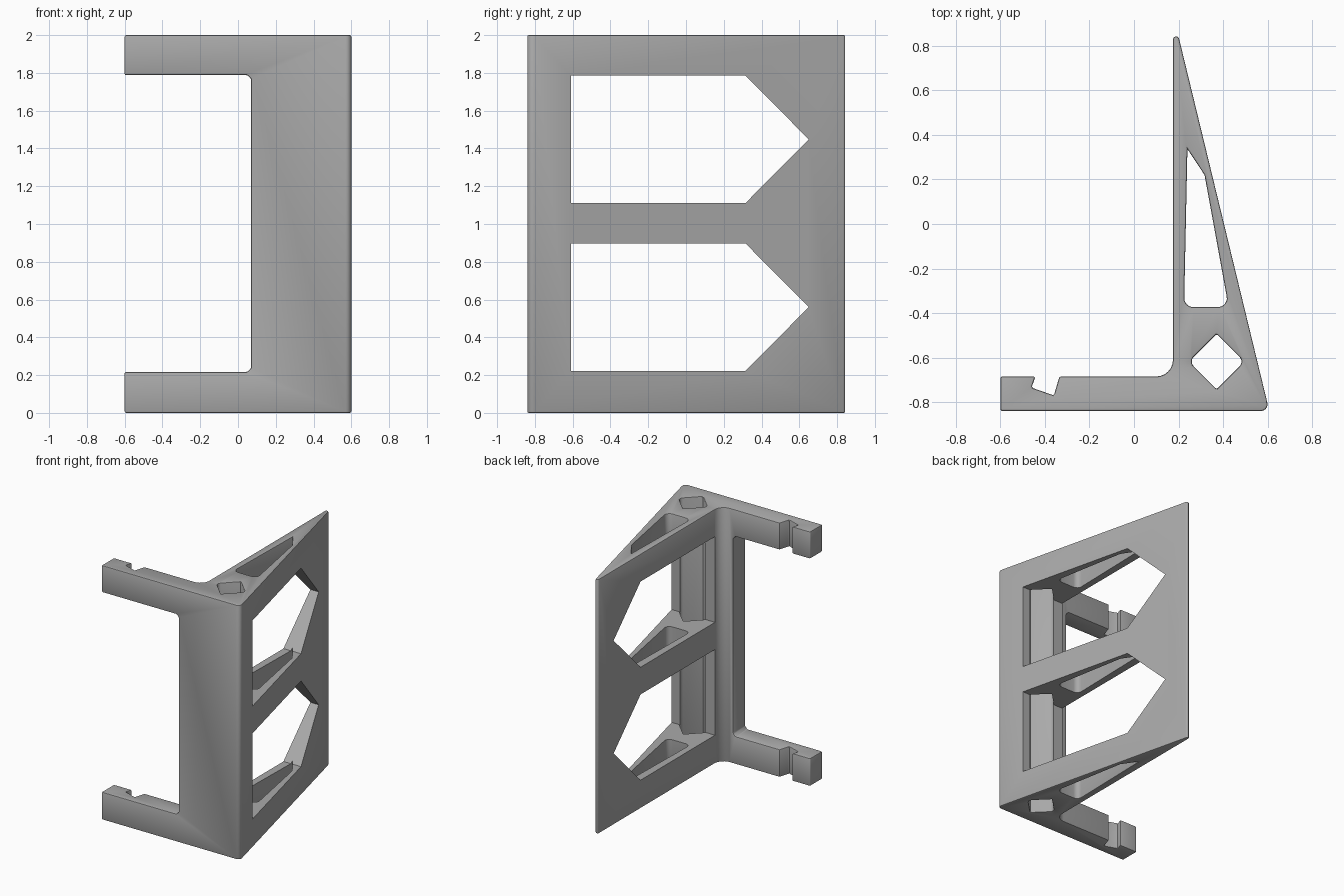
import bpy
import math
from mathutils import Vector

cube = bpy.data.objects.get("Cube")
if cube:
    bpy.data.objects.remove(cube)

grey = bpy.data.materials.new("plain grey")
grey.use_nodes = True
COLOUR = (0.4, 0.4, 0.4, 1)
grey.diffuse_color = COLOUR
grey.node_tree.nodes["Principled BSDF"].inputs["Base Color"].default_value = COLOUR


def rounded(corners, steps=6):
    """Turn (u, v, radius) corners into an outline with arcs."""
    outline = []
    for i, (u, v, r) in enumerate(corners):
        p = Vector((u, v))
        if r == 0:
            outline.append(p)
            continue
        a = (Vector(corners[i - 1][:2]) - p).normalized()
        b = (Vector(corners[(i + 1) % len(corners)][:2]) - p).normalized()
        half = a.angle(b) / 2
        centre = p + (a + b).normalized() * r / math.sin(half)
        start = p + a * r / math.tan(half) - centre
        end = p + b * r / math.tan(half) - centre
        sweep = start.angle_signed(end)
        for k in range(steps + 1):
            t = -sweep * k / steps
            c, s = math.cos(t), math.sin(t)
            outline.append(centre + Vector((start.x * c - start.y * s,
                                            start.x * s + start.y * c)))
    return outline


def prism(name, corners, low, high, axis="z"):
    """Extrude an outline along an axis."""
    place = {"x": lambda u, v, w: (w, u, v),
             "y": lambda u, v, w: (u, w, v),
             "z": lambda u, v, w: (u, v, w)}[axis]
    pts = rounded(corners)
    n = len(pts)
    verts = [place(p.x, p.y, w) for w in (low, high) for p in pts]
    faces = [list(range(n))[::-1], list(range(n, 2 * n))]
    faces += [(i, (i + 1) % n, (i + 1) % n + n, i + n) for i in range(n)]
    if axis == "y":
        faces = [tuple(f)[::-1] for f in faces]
    mesh = bpy.data.meshes.new(name)
    mesh.from_pydata(verts, [], faces)
    mesh.materials.append(grey)
    obj = bpy.data.objects.new(name, mesh)
    bpy.context.collection.objects.link(obj)
    return obj


def apply_modifier(obj, mod):
    bpy.context.view_layer.objects.active = obj
    bpy.ops.object.modifier_apply(modifier=mod.name)


def cut(obj, cutter):
    mod = obj.modifiers.new("cut", "BOOLEAN")
    mod.operation = "DIFFERENCE"
    mod.solver = "EXACT"
    mod.object = cutter
    apply_modifier(obj, mod)
    bpy.data.objects.remove(cutter)


# Whole bracket: notched arm, fillet and tapering fin in one profile
bracket = prism("bracket", [
    (-0.6, -0.84, 0.01), (0.608, -0.84, 0.03), (0.175, 0.946, 0.014),
    (0.175, -0.685, 0.075), (-0.335, -0.685, 0), (-0.36, -0.77, 0),
    (-0.46, -0.735, 0), (-0.443, -0.685, 0), (-0.6, -0.685, 0.01)], 0, 2)

# Vertical holes: long tapering pocket and diamond
cut(bracket, prism("pocket_cutter", [
    (0.225, -0.373, 0.04), (0.425, -0.373, 0.04),
    (0.317, 0.22, 0), (0.24, 0.337, 0)], -1, 3))
X, Y, H = 0.371, -0.618, 0.124
cut(bracket, prism("diamond_cutter", [
    (X, Y - H, 0), (X + H, Y, 0.03), (X, Y + H, 0), (X - H, Y, 0.03)], -1, 3))

# Opening that splits the front plate into two arms
cut(bracket, prism("arm_gap_cutter", [
    (-1, 0.217, 0), (0.05, 0.217, 0), (0.07, 0.237, 0),
    (0.07, 1.768, 0), (0.05, 1.788, 0), (-1, 1.788, 0)], -2, 2, "y"))

# Small softened edges
bevel = bracket.modifiers.new("edges", "BEVEL")
bevel.width = 0.008
bevel.segments = 2
bevel.limit_method = "ANGLE"
bevel.angle_limit = math.radians(40)
bevel.use_clamp_overlap = False
apply_modifier(bracket, bevel)

# Sharp pointed windows through the fin
for z in (0.56, 1.448):
    cut(bracket, prism("window_cutter", [
        (-0.61, z - 0.337, 0), (0.315, z - 0.337, 0), (0.65, z, 0),
        (0.315, z + 0.337, 0), (-0.61, z + 0.337, 0)], -2, 2, "x"))

bpy.ops.object.select_all(action="DESELECT")
bracket.select_set(True)
bpy.context.view_layer.objects.active = bracket
bpy.ops.object.shade_smooth_by_angle(angle=math.radians(30))
